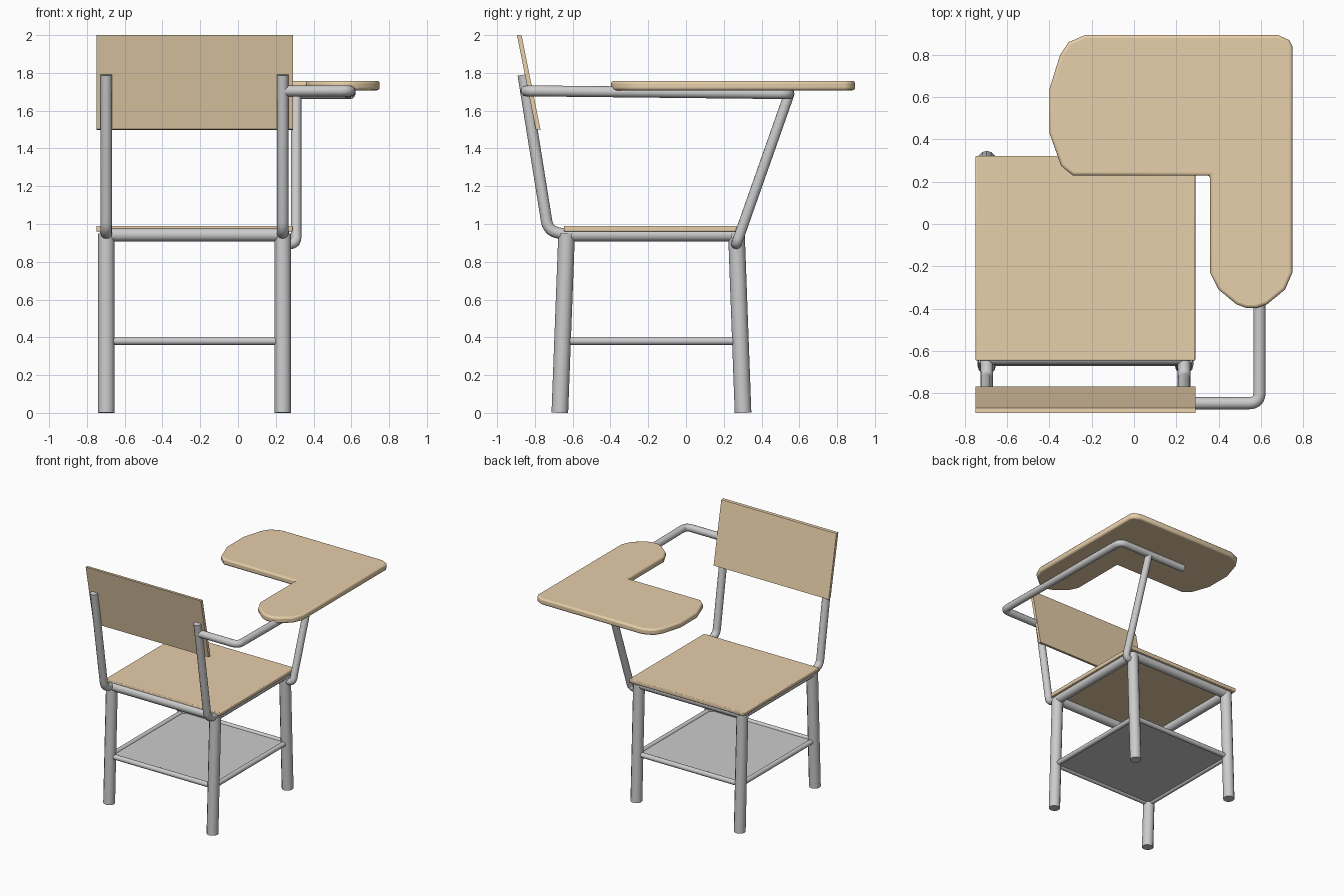
import bpy, bmesh, math
from mathutils import Vector

if "Cube" in bpy.data.objects:
    bpy.data.objects.remove(bpy.data.objects["Cube"])

wood = bpy.data.materials.new("wood")
wood.diffuse_color = (0.80, 0.62, 0.40, 1)
wood.use_nodes = True
wood.node_tree.nodes["Principled BSDF"].inputs["Base Color"].default_value = wood.diffuse_color


def smooth(ob):
    bpy.ops.object.select_all(action='DESELECT')
    ob.select_set(True)
    bpy.context.view_layer.objects.active = ob
    bpy.ops.object.shade_smooth_by_angle(angle=math.radians(40))


def tube(name, pts, r, bend=0.05):
    """Round tube along a path, with filleted corners and capped ends."""
    pts = [Vector(p) for p in pts]
    path = [pts[0]]
    for a, b, c in zip(pts, pts[1:], pts[2:]):
        p, q = b + (a - b).normalized() * bend, b + (c - b).normalized() * bend
        for i in range(6):
            t = i / 5
            path.append(p * (1 - t) ** 2 + b * 2 * t * (1 - t) + q * t * t)
    path.append(pts[-1])
    cu = bpy.data.curves.new(name, 'CURVE')
    cu.dimensions = '3D'
    cu.bevel_depth, cu.bevel_resolution, cu.use_fill_caps = r, 4, True
    sp = cu.splines.new('POLY')
    sp.points.add(len(path) - 1)
    for s, p in zip(sp.points, path):
        s.co = (*p, 1)
    ob = bpy.data.objects.new(name, cu)
    bpy.context.collection.objects.link(ob)
    bpy.ops.object.select_all(action='DESELECT')
    ob.select_set(True)
    bpy.context.view_layer.objects.active = ob
    bpy.ops.object.convert(target='MESH')
    ob = bpy.context.object
    smooth(ob)
    return ob


def slab(name, outline, offset, mat=None, bevel=0.0):
    """Closed outline extruded by an offset vector."""
    bm = bmesh.new()
    f = bm.faces.new([bm.verts.new(p) for p in outline])
    res = bmesh.ops.extrude_face_region(bm, geom=[f], use_keep_orig=True)
    verts = [v for v in res['geom'] if isinstance(v, bmesh.types.BMVert)]
    bmesh.ops.translate(bm, verts=verts, vec=offset)
    bmesh.ops.recalc_face_normals(bm, faces=bm.faces)
    me = bpy.data.meshes.new(name)
    bm.to_mesh(me)
    bm.free()
    ob = bpy.data.objects.new(name, me)
    bpy.context.collection.objects.link(ob)
    if mat:
        me.materials.append(mat)
    if bevel:
        m = ob.modifiers.new("rounded_edges", 'BEVEL')
        m.width, m.segments, m.limit_method = bevel, 3, 'ANGLE'
        m.angle_limit = math.radians(50)
    smooth(ob)
    return ob


XL, XR = -0.697, 0.237          # leg lines
YB, YF = -0.632, 0.267          # leg tops, backrest end and desk end

# legs
for side, x in (("left", XL), ("right", XR)):
    tube(f"back_leg_{side}", [(x, -0.668, 0), (x, YB, 0.95)], 0.044)
    tube(f"front_leg_{side}", [(x, 0.302, 0), (x, YF, 0.95)], 0.044)
    # seat rail and lower stretcher along y
    tube(f"seat_rail_{side}", [(x, YB, 0.943), (x, YF, 0.943)], 0.036)
    tube(f"stretcher_{side}", [(x, -0.653, 0.38), (x, 0.288, 0.38)], 0.02)
    # backrest upright
    tube(f"back_upright_{side}", [(x, YB, 0.943), (x, -0.73, 0.965),
                                  (x, -0.862, 1.79)], 0.03)

# cross rails along x
for end, y, yl in (("back", YB, -0.653), ("front", YF, 0.288)):
    tube(f"seat_rail_{end}", [(XL, y, 0.943), (XR, y, 0.943)], 0.036)
    tube(f"stretcher_{end}", [(XL, yl, 0.38), (XR, yl, 0.38)], 0.02)

# book shelf between stretchers
slab("book_shelf", [(XL, -0.653, 0.375), (XR, -0.653, 0.375),
                    (XR, 0.288, 0.375), (XL, 0.288, 0.375)], (0, 0, 0.01))

# seat and backrest panels
slab("seat", [(-0.75, -0.647, 0.96), (0.29, -0.647, 0.96),
              (0.29, 0.322, 0.96), (-0.75, 0.322, 0.96)],
     (0, 0, 0.03), wood, 0.006)
slab("backrest", [(-0.75, -0.795, 1.502), (-0.75, -0.770, 1.498),
                  (-0.75, -0.870, 1.998), (-0.75, -0.895, 2.0)],
     (1.04, 0, 0), wood)

# arm tube carrying the desk, and its strut
tube("desk_arm", [(XR, -0.848, 1.705), (0.594, -0.848, 1.705),
                  (0.594, 0.545, 1.69), (-0.03, 0.545, 1.69)], 0.029)
tube("desk_strut", [(XR, YF, 0.895), (0.308, YF, 0.895),
                    (0.308, 0.547, 1.69)], 0.028, 0.035)

# L-shaped writing desk
outline = [(-0.40, 0.43), (-0.40, 0.64), (-0.35, 0.80), (-0.31, 0.86),
           (-0.23, 0.895), (0.68, 0.895), (0.735, 0.87), (0.75, 0.84),
           (0.75, -0.23), (0.715, -0.31), (0.63, -0.38), (0.58, -0.397),
           (0.53, -0.397), (0.485, -0.38), (0.40, -0.31), (0.36, -0.23),
           (0.36, 0.23), (-0.29, 0.23), (-0.345, 0.275)]
slab("writing_desk", [(x, y, 1.708) for x, y in outline], (0, 0, 0.05), wood, 0.014)
